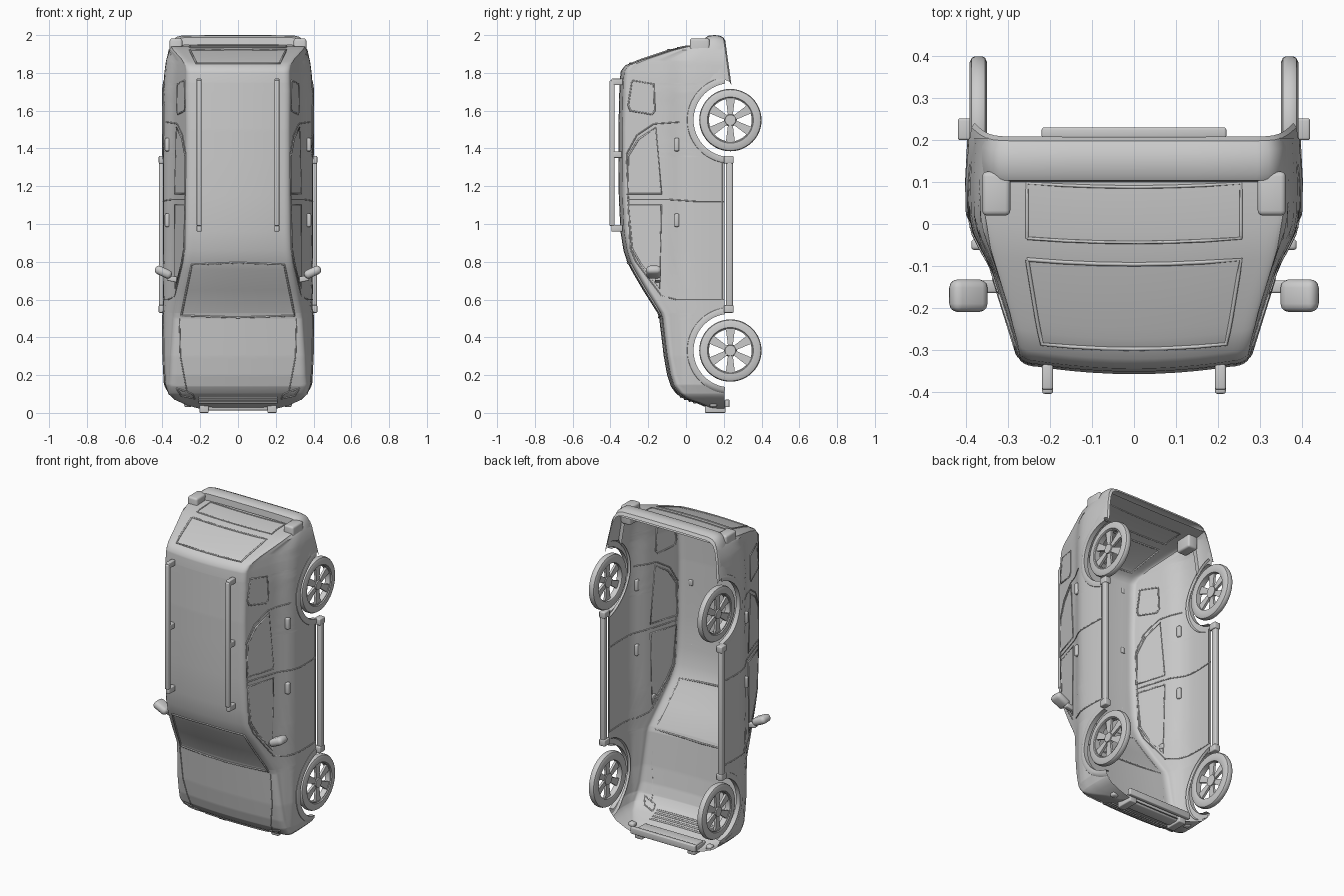
import bpy, bmesh
from math import sin, cos, pi, radians, sqrt
from mathutils import Matrix

if "Cube" in bpy.data.objects:
    bpy.data.objects.remove(bpy.data.objects["Cube"])

WHEEL_Y, WHEEL_Z, ARCH_R = 0.235, (0.33, 1.55), 0.197


def interp(keys, v):
    if v <= keys[0][0]:
        return keys[0][1]
    for (a, p), (b, q) in zip(keys, keys[1:]):
        if v <= b:
            return p + (q - p) * (v - a) / (b - a)
    return keys[-1][1]


# Centre-line height, plan width factor and side silhouette of the body
TOP = [(.02, .2), (.028, .11), (.05, .06), (.07, 0), (.085, -.03), (.105, -.055), (.14, -.08),
       (.2, -.1), (.3, -.118), (.4, -.13), (.5, -.142), (.53, -.152), (.65, -.228), (.76, -.292),
       (.8, -.312), (.86, -.331), (.96, -.347), (1.15, -.356), (1.5, -.358), (1.75, -.352),
       (1.81, -.345), (1.84, -.322), (1.87, -.25), (1.92, -.1), (1.94, -.02), (1.945, .1), (1.95, .19)]
WIDE = [(.02, .5), (.04, .68), (.07, .85), (.1, .93), (.15, .975), (.3, 1), (1.7, 1),
        (1.8, .985), (1.86, .965), (1.92, .93), (1.95, .89)]
SIDE = [(-.36, .262), (-.34, .268), (-.1, .343), (-.06, .366), (-.02, .386), (.02, .394), (.1, .396), (.25, .388)]


def half_width(y, z):
    return interp(SIDE, y) * interp(WIDE, z)


def top_y(x, z):
    t = interp(TOP, z)
    return t + .018 * (x / half_width(t, z)) ** 2


def finish(name, bm, angle=35):
    bmesh.ops.recalc_face_normals(bm, faces=bm.faces)
    me = bpy.data.meshes.new(name)
    bm.to_mesh(me)
    bm.free()
    ob = bpy.data.objects.new(name, me)
    bpy.context.collection.objects.link(ob)
    bpy.ops.object.select_all(action='DESELECT')
    ob.select_set(True)
    bpy.context.view_layer.objects.active = ob
    bpy.ops.object.shade_smooth_by_angle(angle=radians(angle))
    return ob


def grid(name, rows, close_u=False, close_v=False):
    bm = bmesh.new()
    vs = [[bm.verts.new(p) for p in r] for r in rows]
    n, m = len(vs), len(vs[0])
    for i in range(n if close_u else n - 1):
        for j in range(m if close_v else m - 1):
            a, b = vs[i], vs[(i + 1) % n]
            bm.faces.new((a[j], a[(j + 1) % m], b[(j + 1) % m], b[j]))
    return finish(name, bm)


def box(name, lo, hi, bevel=.006, rot=0):
    c = [(a + b) / 2 for a, b in zip(lo, hi)]
    d = [b - a for a, b in zip(lo, hi)]
    bm = bmesh.new()
    bmesh.ops.create_cube(bm, size=1, matrix=Matrix.Translation(c) @ Matrix.Rotation(rot, 4, 'Y') @ Matrix.Diagonal((*d, 1)))
    bmesh.ops.bevel(bm, geom=bm.edges[:], offset=bevel, segments=3, profile=.5, affect='EDGES')
    return finish(name, bm)


def pair(name, lo, hi, bevel=.006, rot=0):
    box(name + "_right", lo, hi, bevel, rot)
    box(name + "_left", (-hi[0], lo[1], lo[2]), (-lo[0], hi[1], hi[2]), bevel, -rot)


def trim(name, lines, radius=.003, closed=False):
    cu = bpy.data.curves.new(name, 'CURVE')
    cu.dimensions, cu.bevel_depth, cu.bevel_resolution = '3D', radius, 1
    for pts in lines:
        sp = cu.splines.new('POLY')
        sp.points.add(len(pts) - 1)
        for p, q in zip(sp.points, pts):
            p.co = (*q, 1)
        sp.use_cyclic_u = closed
    bpy.context.collection.objects.link(bpy.data.objects.new(name, cu))


def split(pts, n=6):
    return [tuple(a + (b - a) * i / n for a, b in zip(p, q)) for p, q in zip(pts, pts[1:]) for i in range(n)] + [pts[-1]]


def on_side(pts, s, off=0):
    return [(s * (half_width(y, z) + off), y, z) for z, y in pts]


def on_top(pts):
    return [(x, top_y(x, z), z) for x, z in split(pts)]


# Body shell, open underneath, with the wheel arches in its lower edge
def sill(z):
    y = .205
    for c in WHEEL_Z:
        if abs(z - c) < ARCH_R:
            y = min(y, WHEEL_Y - sqrt(ARCH_R ** 2 - (z - c) ** 2))
    return y


stations = {round(k[0], 4) for k in TOP + WIDE}
stations |= {round(c + ARCH_R * cos(i * pi / 28), 4) for c in WHEEL_Z for i in range(29)}
rows = []
for z in sorted(stations):
    t, b = interp(TOP, z), sill(z)
    r = min(.045, (b - t) * .4)
    half = []
    for i in range(14):
        y = b + (t + r - b) * i / 14
        half.append((half_width(y, z), y))
    xe, ce = half_width(t + r, z), t + .018
    for i in range(7):
        a = i / 6 * pi / 2
        half.append((xe - r * (1 - cos(a)), t + r - (t + r - min(ce, t + r * .7)) * sin(a)))
    x0, y0 = half[-1]
    half += [(x0 * f, t + (y0 - t) * f * f) for f in (.85, .65, .45, .22, 0)]
    rows.append([(x, y, z) for x, y in half] + [(-x, y, z) for x, y in half[-2::-1]])
grid("body_shell", rows)

# Wheel arch flares
for s, side in ((1, "right"), (-1, "left")):
    for c, end in zip(WHEEL_Z, ("front", "rear")):
        rows = []
        for i in range(33):
            a = radians(8 + 164 * i / 32)
            row = []
            for r, x in ((.195, .372), (.195, .4), (.212, .403), (.228, .398), (.236, .385)):
                y, z = WHEEL_Y - r * sin(a), c + r * cos(a)
                row.append((s * (x - .396 + max(half_width(y, z), .36)), y, z))
            rows.append(row)
        grid(f"{end}_arch_flare_{side}", rows)

# Wheels: tyre ring, rim lip, six spokes and hub
prof = [(.113, -.018), (.122, -.021), (.15, -.021), (.161, -.016), (.165, -.008), (.165, .008),
        (.161, .016), (.15, .021), (.122, .021), (.118, .016), (.113, .016)]
tyre = grid("tyre", [[(x, r * cos(a), r * sin(a)) for r, x in prof]
                     for a in (2 * pi * i / 48 for i in range(48))], True, True)
bm = bmesh.new()
for i in range(6):
    turn = Matrix.Rotation(i * pi / 3, 4, 'X')
    ring = [[bm.verts.new(turn @ Matrix.Translation((x, w, r)) @ Matrix.Identity(4).col[3].to_3d())
             for w, r in ((-.012, .02), (.012, .02), (.024, .116), (-.024, .116))] for x in (-.002, .012)]
    bm.faces.new(ring[0])
    bm.faces.new(ring[1])
    for j in range(4):
        k = (j + 1) % 4
        bm.faces.new((ring[0][j], ring[0][k], ring[1][k], ring[1][j]))
bmesh.ops.create_cone(bm, cap_ends=True, segments=24, radius1=.034, radius2=.028, depth=.026,
                      matrix=Matrix.Translation((.005, 0, 0)) @ Matrix.Rotation(pi / 2, 4, 'Y'))
spokes = finish("wheel_spokes", bm)
first = True
for s, side in ((1, "right"), (-1, "left")):
    for c, end in zip(WHEEL_Z, ("front", "rear")):
        for src, part in ((tyre, "tyre"), (spokes, "spokes")):
            ob = src if first else bpy.data.objects.new("part", src.data)
            if not first:
                bpy.context.collection.objects.link(ob)
            ob.name = f"{end}_{part}_{side}"
            ob.location = (s * .371, WHEEL_Y, c)
            ob.rotation_euler = (0, 0, 0 if s > 0 else pi)
        first = False

# Rear bumper wrapped round the tail
path = [(.392, 1.765), (.384, 1.82), (.372, 1.89), (.358, 1.945), (.342, 1.978), (.322, 1.992), (.295, 1.998), (.15, 2), (0, 2)]
path += [(-x, z) for x, z in path[-2::-1]]
grid("rear_bumper", [[(x * (1 - d), y + (.14 * (2 - z) if y > .16 else 0), z - d) for d, y in
     ((.05, .1), (.012, .104), (.003, .12), (0, .15), (.002, .175), (.012, .198), (.03, .208))] for x, z in path])
pair("rear_bumper_corner", (.295, .02, 1.87), (.362, .125, 1.982), .012)

# Front bumper bar, tow blocks and lower lip
box("front_bumper_bar", (-.2, .115, .012), (.2, .19, .06), .01)
pair("front_tow_block", (.155, .1, 0), (.205, .21, .05), .006)
box("front_lip", (-.22, .205, .03), (.22, .23, .07), .005)
pair("fog_lamp", (.245, .125, .03), (.285, .165, .06), .012)

# Grille slats and headlamps on the nose
for i, z in enumerate((.056, .064, .073, .083)):
    trim(f"grille_slat_{i}", [on_top([(-.21, z), (.21, z)])], .006)
trim("headlamp_outline", [on_top([(s * .23, .075), (s * .3, .09), (s * .325, .13), (s * .24, .1), (s * .23, .075)]) for s in (1, -1)], .004)

# Screens, bonnet edge and tailgate panel
trim("windscreen_frame", [on_top([(-.3, .515), (0, .505), (.3, .515), (.245, .785), (0, .795), (-.245, .785), (-.3, .515)])], .005)
trim("bonnet_seam", [on_top([(s * .31, .5), (s * .305, .3), (s * .27, .11)]) for s in (1, -1)])
trim("rear_window_frame", [on_top([(-.255, 1.921), (.255, 1.921), (.22, 1.85), (-.22, 1.85), (-.255, 1.921)])], .005)
trim("tailgate_panel", [on_top([(-.255, 1.934), (.255, 1.934), (.255, 1.9445), (-.255, 1.9445), (-.255, 1.934)])], .004)

# Side windows, door seams
windows = {"front_door": [(1.1, -.305), (.87, -.285), (.79, -.24), (.66, -.14), (1.1, -.13)],
           "rear_door": [(1.16, -.31), (1.36, -.305), (1.45, -.25), (1.51, -.16), (1.16, -.13)],
           "quarter": [(1.6, -.295), (1.63, -.305), (1.76, -.285), (1.74, -.17), (1.6, -.165), (1.58, -.18)]}
for name, pts in windows.items():
    for s, side in ((1, "right"), (-1, "left")):
        bm = bmesh.new()
        bm.faces.new([bm.verts.new(p) for p in on_side(pts, s, .002)])
        finish(f"{name}_window_{side}", bm)
    trim(f"{name}_window_frame", [on_side(pts, s) for s in (1, -1)], .005, True)
seams = [[(.62, -.13), (.6, -.05), (.6, .2)], [(1.13, -.31), (1.13, -.1), (1.12, .05), (1.12, .2)],
         [(1.37, -.315), (1.47, -.26), (1.53, -.17), (1.54, -.03)], [(.62, -.13), (.8, -.265), (.87, -.295), (1.37, -.315)],
         [(.6, .19), (1.34, .19)]]
trim("door_seams", [on_side(split(l), s) for l in seams for s in (1, -1)], .0035)

# Door handles
for z, end in ((1.02, "front"), (1.42, "rear")):
    pair(f"{end}_door_handle", (.36, -.062, z - .035), (.388, -.036, z + .035), .008)

# Running boards with end brackets
pair("running_board", (.388, .212, .55), (.418, .248, 1.345), .008)
for z in (.53, 1.32):
    pair(f"board_bracket_{'front' if z < 1 else 'rear'}", (.38, .2, z), (.42, .252, z + .04), .006)

# Door mirrors
pair("mirror_housing", (.348, -.21, .722), (.442, -.132, .768), .02, -.45)
pair("mirror_stalk", (.32, -.165, .695), (.375, -.135, .725), .006, -.2)

# Roof rails on feet
pair("roof_rail", (.193, -.405, .99), (.219, -.378, 1.76), .006)
for i, z in enumerate((.96, 1.35, 1.735)):
    pair(f"rail_foot_{i}", (.193, -.395, z), (.219, -.335, z + .035), .005)
